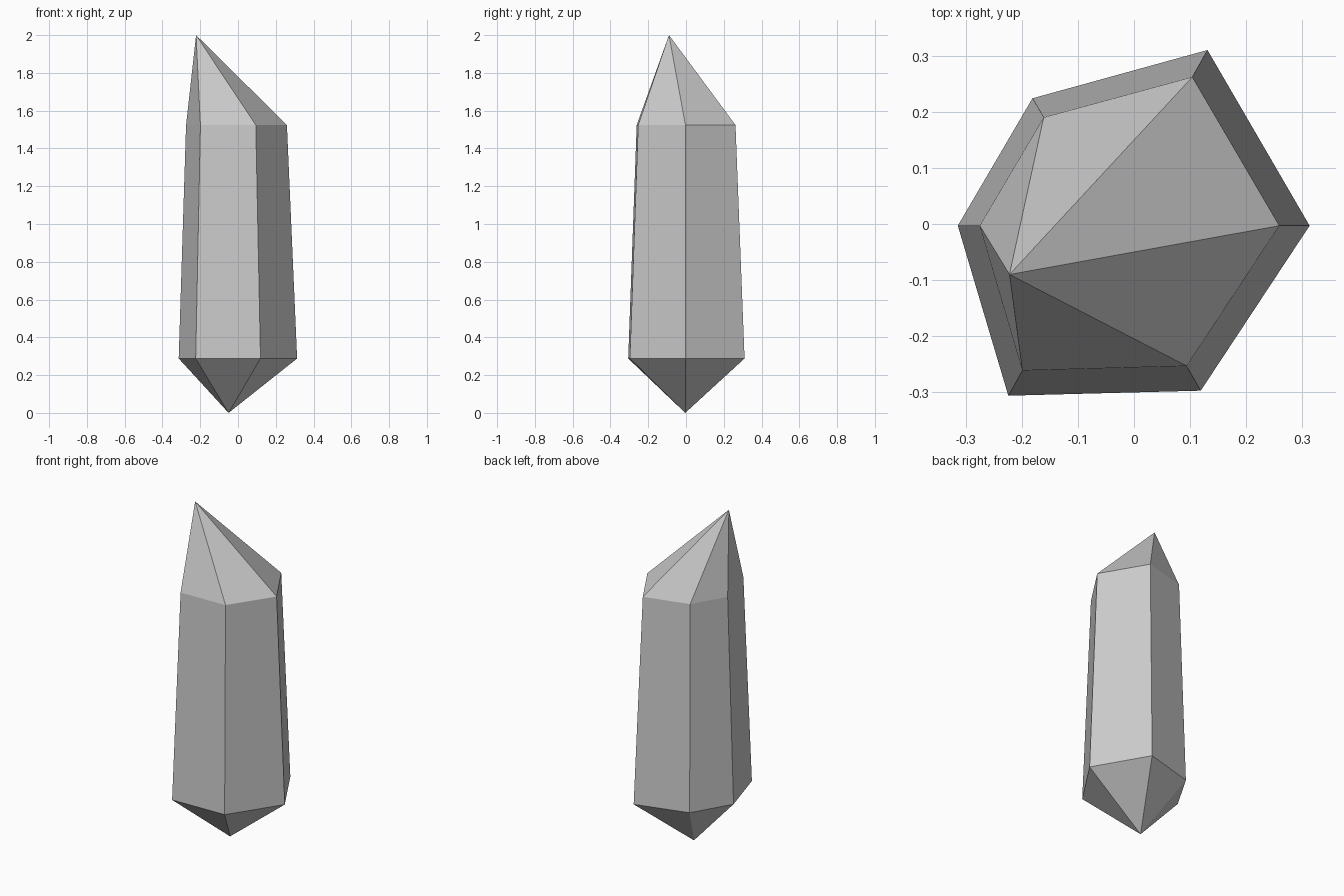
import bpy, bmesh

if "Cube" in bpy.data.objects:
    bpy.data.objects.remove(bpy.data.objects["Cube"])

# Irregular hexagon cross-sections (counter-clockwise from +x)
base_ring = [(0.313, -0.003), (0.131, 0.310), (-0.181, 0.224),
             (-0.314, -0.003), (-0.224, -0.306), (0.119, -0.297)]
shoulder_ring = [(0.259, -0.003), (0.104, 0.262), (-0.161, 0.190),
                 (-0.275, -0.003), (-0.199, -0.261), (0.094, -0.253)]

bm = bmesh.new()
low = [bm.verts.new((x, y, 0.288)) for x, y in base_ring]
high = [bm.verts.new((x, y, 1.524)) for x, y in shoulder_ring]
foot = bm.verts.new((-0.05, -0.004, 0))
apex = bm.verts.new((-0.222, -0.09, 2))

# Pointed foot, tapered shaft and off-centre point
for i in range(6):
    j = (i + 1) % 6
    bm.faces.new((low[j], low[i], foot))
    bm.faces.new((low[i], low[j], high[j], high[i]))
    bm.faces.new((high[i], high[j], apex))

mesh = bpy.data.meshes.new("crystal")
bm.to_mesh(mesh)
bm.free()
bpy.context.collection.objects.link(bpy.data.objects.new("crystal", mesh))
